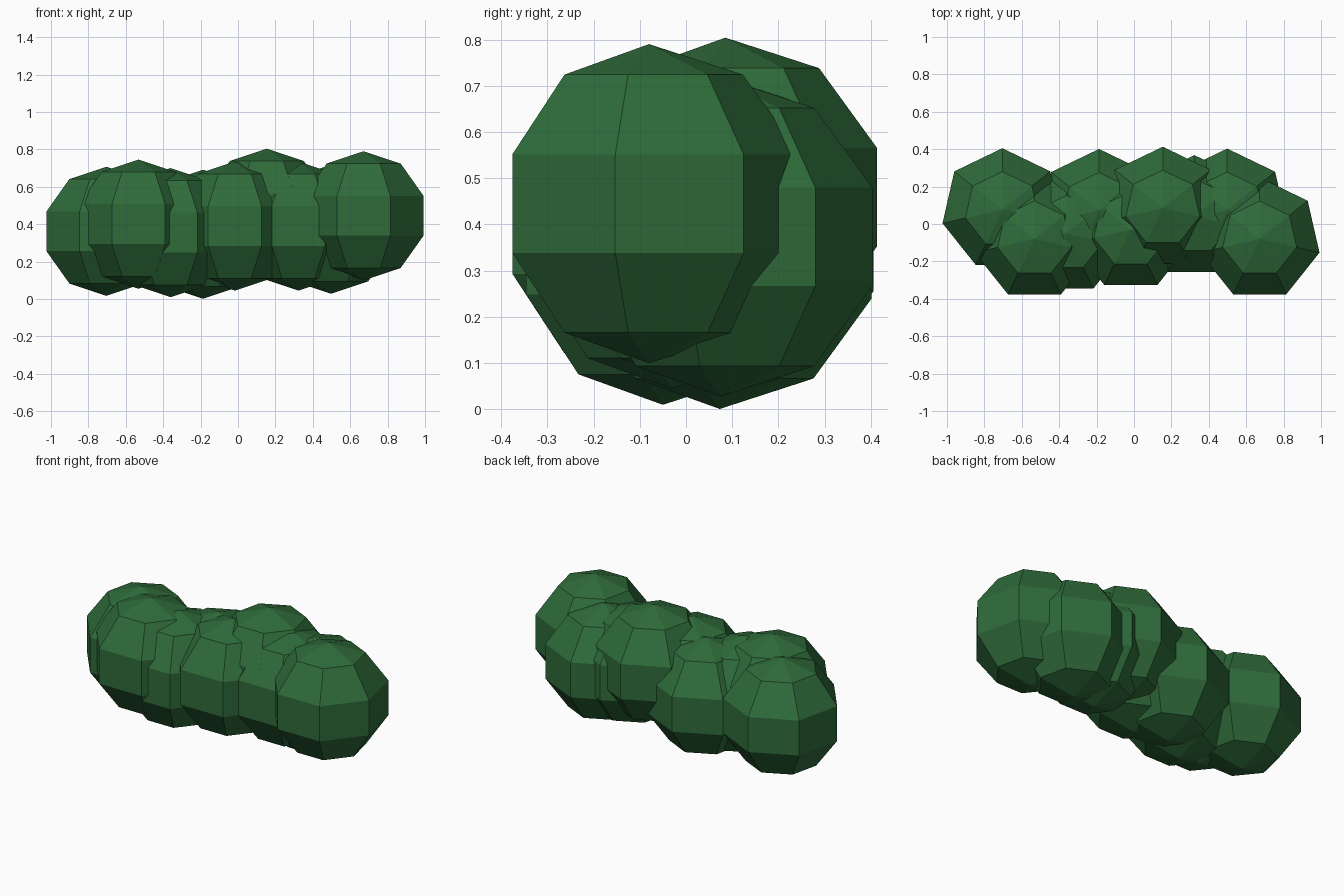
import bpy

# Remove the default cube
cube = bpy.data.objects.get("Cube")
if cube:
    bpy.data.objects.remove(cube, do_unlink=True)

# Foliage colour
GREEN = (0.028, 0.147, 0.042, 1.0)
leaf = bpy.data.materials.new("leaf green")
leaf.use_nodes = True
leaf.diffuse_color = GREEN
leaf.node_tree.nodes["Principled BSDF"].inputs["Base Color"].default_value = GREEN

RADIUS = 0.345


def foliage_clump(name, centre):
    """One low-poly, flat-shaded ball of leaves."""
    bpy.ops.mesh.primitive_uv_sphere_add(
        segments=7, ring_count=5, radius=RADIUS, location=centre)
    clump = bpy.context.object
    clump.name = clump.data.name = name
    clump.data.materials.append(leaf)
    bpy.ops.object.shade_flat()


# Row of overlapping clumps along the hedge, from its right end to its left
front_clumps = [(-0.532, -0.08, 0.40), (-0.36, -0.05, 0.355),
                (-0.017, -0.03, 0.39), (0.323, 0.04, 0.39),
                (0.672, -0.08, 0.445)]
back_clumps = [(-0.704, 0.077, 0.362), (-0.187, 0.073, 0.346),
               (0.154, 0.085, 0.459), (0.498, 0.075, 0.373)]

for row, centres in (("front", front_clumps), ("back", back_clumps)):
    for i, centre in enumerate(centres, 1):
        foliage_clump(f"{row}_foliage_{i}", centre)
